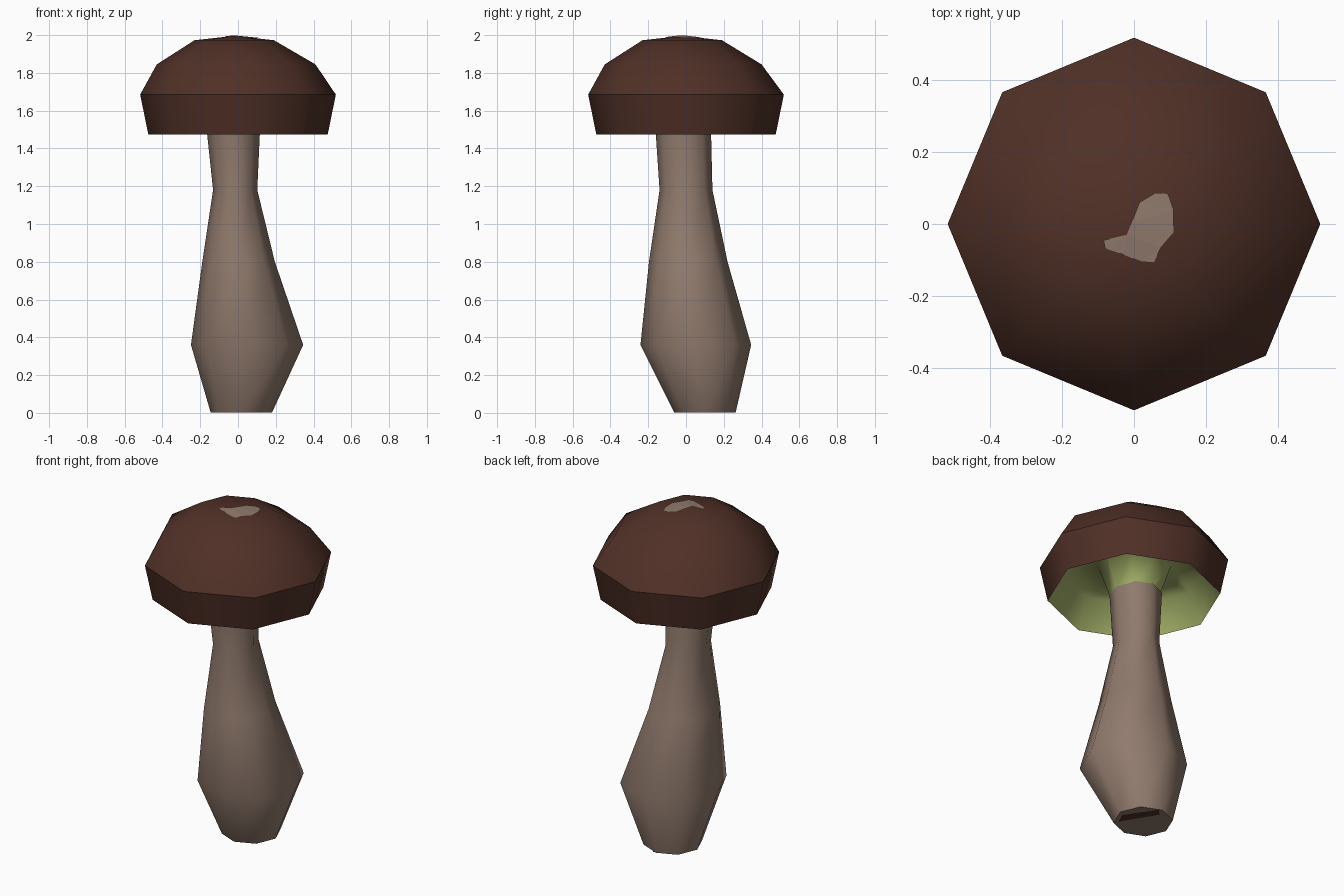
import bpy, bmesh, math

if "Cube" in bpy.data.objects:
    bpy.data.objects.remove(bpy.data.objects["Cube"])

SIDES = 8


def material(name, rgb):
    m = bpy.data.materials.new(name)
    m.diffuse_color = (*rgb, 1)
    m.use_nodes = True
    m.node_tree.nodes["Principled BSDF"].inputs["Base Color"].default_value = m.diffuse_color
    return m


brown = material("cap brown", (0.08, 0.03, 0.02))
tan = material("stem tan", (0.28, 0.195, 0.152))
green = material("gill green", (0.37, 0.44, 0.14))


def finish(bm, name, mats):
    me = bpy.data.meshes.new(name)
    bm.to_mesh(me)
    bm.free()
    for m in mats:
        me.materials.append(m)
    ob = bpy.data.objects.new(name, me)
    bpy.context.collection.objects.link(ob)
    return ob


def loft(name, rings, mats, apex=None, base=False, mat_rule=None, sharp=()):
    """Octagonal rings (cx, cy, rx, ry, z) joined in order; 'sharp' lists hard rings."""
    bm = bmesh.new()
    loops = []
    for cx, cy, rx, ry, z in rings:
        loops.append([bm.verts.new((cx + rx * math.cos(i * math.tau / SIDES),
                                    cy + ry * math.sin(i * math.tau / SIDES), z))
                      for i in range(SIDES)])
    for k, (a, b) in enumerate(zip(loops, loops[1:])):
        for i in range(SIDES):
            j = (i + 1) % SIDES
            f = bm.faces.new((a[i], a[j], b[j], b[i]))
            f.smooth = True
            f.material_index = mat_rule(k) if mat_rule else 0
    if apex:
        tip = bm.verts.new(apex)
        for i in range(SIDES):
            f = bm.faces.new((loops[-1][i], loops[-1][(i + 1) % SIDES], tip))
            f.smooth = True
            f.material_index = mat_rule(len(rings)) if mat_rule else 0
    if base:
        bm.faces.new(loops[0][::-1])
    for k in sharp:
        for i in range(SIDES):
            e = bm.edges.get((loops[k][i], loops[k][(i + 1) % SIDES]))
            e.smooth = False
    return finish(bm, name, mats)


def plate(name, points, mat, flip=False):
    bm = bmesh.new()
    vs = [bm.verts.new(p) for p in points]
    bm.faces.new(vs[::-1] if flip else vs)
    bmesh.ops.triangulate(bm, faces=bm.faces[:])
    return finish(bm, name, [mat])


# Stem: bulbous, leaning slightly
loft("stem", [
    (0.018, 0.10, 0.163, 0.163, 0.003),
    (0.048, 0.052, 0.297, 0.293, 0.36),
    (0.003, 0.012, 0.192, 0.208, 0.80),
    (-0.015, 0.0, 0.117, 0.14, 1.18),
    (-0.025, -0.015, 0.142, 0.147, 1.51),
], [tan], apex=(-0.025, -0.015, 1.51), base=True, sharp=(0, 4))

# Cap: green neck and hollow underside, then brown rim and dome
C = -0.02
loft("cap", [
    (C, -0.015, 0.132, 0.137, 1.49),
    (C, -0.015, 0.20, 0.20, 1.68),
    (0, 0, 0.40, 0.40, 1.65),
    (0, 0, 0.475, 0.475, 1.475),
    (0, 0, 0.518, 0.518, 1.685),
    (-0.01, -0.015, 0.42, 0.415, 1.845),
    (C, C, 0.21, 0.21, 1.973),
], [brown, green], apex=(C, C, 1.996),
    mat_rule=lambda k: 1 if k < 3 else 0, sharp=(3, 4))

# Light patch on the crown, following the slope of the cap
outline = [(-0.085, -0.045), (-0.08, -0.068), (-0.03, -0.085), (0.02, -0.105),
           (0.055, -0.108), (0.075, -0.065), (0.11, -0.025), (0.11, 0.04),
           (0.095, 0.083), (0.06, 0.087), (0.015, 0.06), (-0.008, 0.0), (-0.02, -0.03)]
plate("crown_patch",
      [(x, y, 2.0 - 0.11 * math.hypot(x - C, y - C)) for x, y in outline], tan)

# Dark mark under the foot
s = math.sqrt(0.5)
plate("foot_mark", [(s * (d - r), s * (d + r), 0.0) for r, d in
                    ((-0.077, 0.10), (0.155, 0.155), (0.155, 0.21), (-0.05, 0.17))],
      brown, flip=True)
